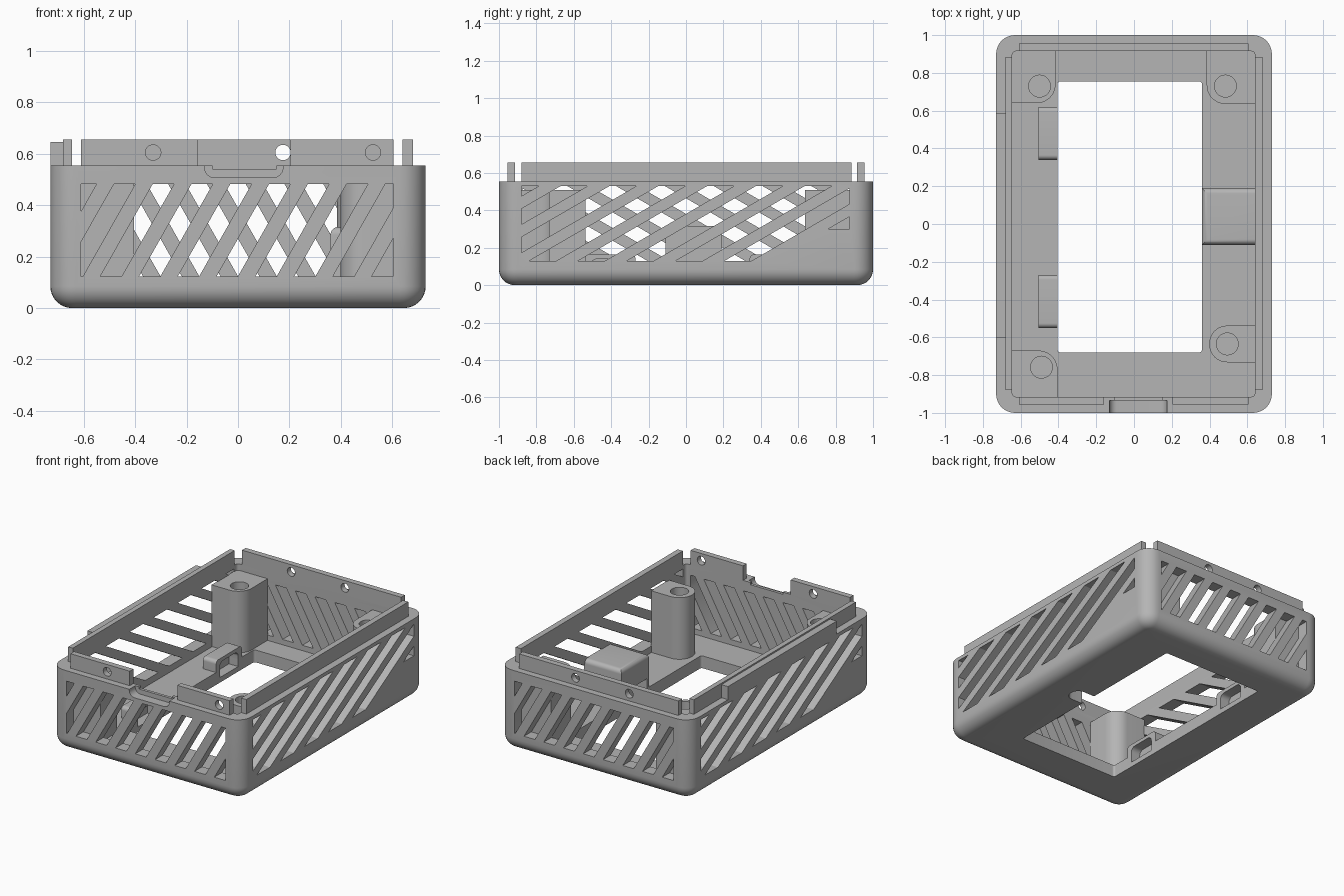
import bpy, bmesh, math
from mathutils import Vector

cube = bpy.data.objects.get("Cube")
if cube:
    bpy.data.objects.remove(cube)

grey = bpy.data.materials.new("plain grey")
grey.use_nodes = True
GREY = (0.46, 0.46, 0.46, 1)
grey.diffuse_color = GREY
grey.node_tree.nodes["Principled BSDF"].inputs["Base Color"].default_value = GREY

RIM, FLOOR, LIP = 0.555, 0.085, 0.655


def make(name, bm):
    bmesh.ops.recalc_face_normals(bm, faces=bm.faces)
    me = bpy.data.meshes.new(name)
    bm.to_mesh(me)
    bm.free()
    me.materials.append(grey)
    ob = bpy.data.objects.new(name, me)
    bpy.context.collection.objects.link(ob)
    return ob


def rounded(u0, u1, v0, v1, radii=0.0, n=6):
    """Rectangle outline; radii run lower-left, lower-right, upper-right, upper-left."""
    if not isinstance(radii, tuple):
        radii = (radii,) * 4
    corners = [(u0, v0, 1, 1), (u1, v0, -1, 1), (u1, v1, -1, -1), (u0, v1, 1, -1)]
    pts = []
    for i, ((u, v, su, sv), r) in enumerate(zip(corners, radii)):
        if r == 0:
            pts.append((u, v))
            continue
        for k in range(n + 1):
            a = math.pi + (i + k / n) * math.pi / 2
            pts.append((u + su * r + r * math.cos(a), v + sv * r + r * math.sin(a)))
    return pts


def circle(u, v, r, n=28):
    return [(u + r * math.cos(math.tau * i / n), v + r * math.sin(math.tau * i / n)) for i in range(n)]


def prism(name, outline, lo, hi, axis="z", bevel=0.0, bevel_test=None):
    place = {"z": lambda u, v, w: (u, v, w),
             "y": lambda u, v, w: (u, w, v),
             "x": lambda u, v, w: (w, u, v)}[axis]
    bm = bmesh.new()
    a, b = [[bm.verts.new(place(u, v, w)) for u, v in outline] for w in (lo, hi)]
    bm.faces.new(a)
    bm.faces.new(b)
    for i in range(len(a)):
        j = (i + 1) % len(a)
        bm.faces.new((a[i], a[j], b[j], b[i]))
    bmesh.ops.recalc_face_normals(bm, faces=bm.faces)
    if bevel:
        edges = [e for e in bm.edges if bevel_test(*(v.co for v in e.verts))]
        bmesh.ops.bevel(bm, geom=edges, offset=bevel, segments=8, profile=0.5, affect="EDGES")
    return make(name, bm)


def cut(ob, cutters, keep=False):
    for c in cutters:
        c.hide_render = True
        m = ob.modifiers.new("cut", "BOOLEAN")
        m.operation, m.solver, m.object = "DIFFERENCE", "EXACT", c
    bpy.context.view_layer.update()
    dg = bpy.context.evaluated_depsgraph_get()
    ob.data = bpy.data.meshes.new_from_object(ob.evaluated_get(dg))
    ob.modifiers.clear()
    if not keep:
        for c in cutters:
            bpy.data.objects.remove(c)


def clip(poly, axis, limit, sign):
    """Keep the side of a polygon where sign * (coordinate - limit) >= 0."""
    out = []
    for p, q in zip(poly, poly[1:] + poly[:1]):
        dp, dq = sign * (p[axis] - limit), sign * (q[axis] - limit)
        if dp >= 0:
            out.append(p)
        if dp * dq < 0:
            out.append(tuple(Vector(p).lerp(Vector(q), dp / (dp - dq))))
    return out


def slots(start, step, width, lean, u0, u1, z0, z1, short_from=9.0):
    """Leaning vent slots trimmed to a rectangle."""
    result = []
    u = start
    while u < u1:
        poly = [(u, z0), (u + width, z0), (u + width + lean, z1), (u + lean, z1)]
        poly = clip(clip(poly, 0, u0, 1), 0, u1, -1)
        if u > short_from and poly:
            poly = clip(poly, 1, 0.3, 1)
        if len(poly) > 2:
            result.append(poly)
        u += step
    return result


# Tray with rounded corners and base
tray = prism("tray", rounded(-0.73, 0.73, -1, 1, 0.1, 8), 0, RIM, bevel=0.085,
             bevel_test=lambda p, q: p.z < 0.001 and q.z < 0.001)

cutters = [
    prism("cavity", rounded(-0.645, 0.64, -0.915, 0.915, 0.02), FLOOR, 1),
    prism("window", rounded(-0.405, 0.36, -0.68, 0.755, 0.015), -0.1, 0.3),
    prism("scoop", rounded(-0.13, 0.175, 0.507, 0.7, (0.04, 0.04, 0, 0)), -1.1, -0.935, "y"),
    prism("scoop_inner", rounded(-0.1, 0.15, 0.54, 0.7), -0.95, -0.9, "y"),
]

# Vent slots, turned half round for the opposite walls
end_slots = slots(-0.536 - 0.151 * 2, 0.1508, 0.083, 0.205, -0.61, 0.605, 0.122, 0.483)
side_slots = slots(0.206 - 0.261 * 7, 0.261, 0.144, 0.69, -0.88, 0.875, 0.13, 0.53, 0.4)
for s in (1, -1):
    for axis, group, outer in (("y", end_slots, -1), ("x", side_slots, 0.73)):
        for poly in group:
            lo, hi = sorted((s * (outer * 1.1), s * (outer - math.copysign(0.13, outer))))
            cutters.append(prism("slot", [(s * u, v) for u, v in poly], lo, hi, axis))
cut(tray, cutters)

# Hollow clip humps and the cable block beside the window
for name, y0, y1 in (("front_clip_hump", -0.55, -0.27), ("back_clip_hump", 0.34, 0.62)):
    hump = prism(name, rounded(-0.505, -0.405, y0, y1), 0.07, 0.165, bevel=0.025,
                 bevel_test=lambda p, q: p.z > 0.16 and q.z > 0.16 and abs(p.y - q.y) < 0.01)
    tunnel = prism("tunnel", rounded(y0 + 0.04, y1 - 0.04, 0.035, 0.14, (0, 0, 0.035, 0.035)),
                   -0.475, -0.3, "x")
    cut(tray, [tunnel], keep=True)
    cut(hump, [tunnel])

block = prism("cable_block", rounded(0.36, 0.645, -0.11, 0.19), 0.07, 0.315, bevel=0.03,
              bevel_test=lambda p, q: p.z > 0.3 and q.z > 0.3 and min(p.x, q.x) < 0.5)
notch = prism("notch", rounded(0.3, 0.5, -0.09, 0.03, (0, 0.055, 0.055, 0)), -0.1, 0.15)
cut(tray, [notch], keep=True)
cut(block, [notch])

# Screw posts
posts = [
    ("back_right_post", (-0.65, -0.415, 0.64, 0.92), (0, 0.1, 0, 0), (-0.5, 0.73)),
    ("back_left_post", (0.385, 0.645, 0.635, 0.92), (0.1, 0, 0, 0), (0.484, 0.73)),
    ("front_left_post", (0.398, 0.645, -0.732, -0.538), (0.095, 0, 0, 0.095), (0.494, -0.635)),
    ("front_right_post", (-0.65, -0.405, -0.92, -0.67), (0, 0, 0.1, 0), (-0.49, -0.758)),
]
for name, box, radii, (hx, hy) in posts:
    post = prism(name, rounded(*box, radii, 10), 0.07, 0.51)
    cut(post, [prism("screw_hole", circle(hx, hy, 0.058), 0.25, 0.6)])

# Raised locating lips around the rim
lips = [
    ("front_right_lip", -0.61, -0.158, -0.955, -0.915, LIP, (-0.33,)),
    ("front_left_lip", 0.205, 0.605, -0.955, -0.915, LIP, (0.525,)),
    ("back_lip", -0.61, 0.605, 0.915, 0.955, LIP, (-0.235, 0.175)),
    ("left_lip", 0.64, 0.68, -0.88, 0.885, LIP, ()),
    ("right_lip", -0.68, -0.645, -0.88, 0.885, LIP, ()),
    ("right_outer_lip", -0.73, -0.68, -0.6, 0.585, 0.645, ()),
]
for name, x0, x1, y0, y1, top, holes in lips:
    lip = prism(name, rounded(x0, x1, y0, y1), RIM, top)
    if holes:
        cut(lip, [prism("lip_hole", circle(x, 0.605, 0.03), y0 - 0.1, y1 + 0.1, "y") for x in holes])

# Smooth rounded surfaces, sharp edges kept
bpy.ops.object.select_all(action="DESELECT")
for ob in bpy.context.collection.objects:
    if ob.type == "MESH" and grey.name in ob.data.materials:
        ob.select_set(True)
        bpy.context.view_layer.objects.active = ob
bpy.ops.object.shade_smooth_by_angle(angle=math.radians(30))
